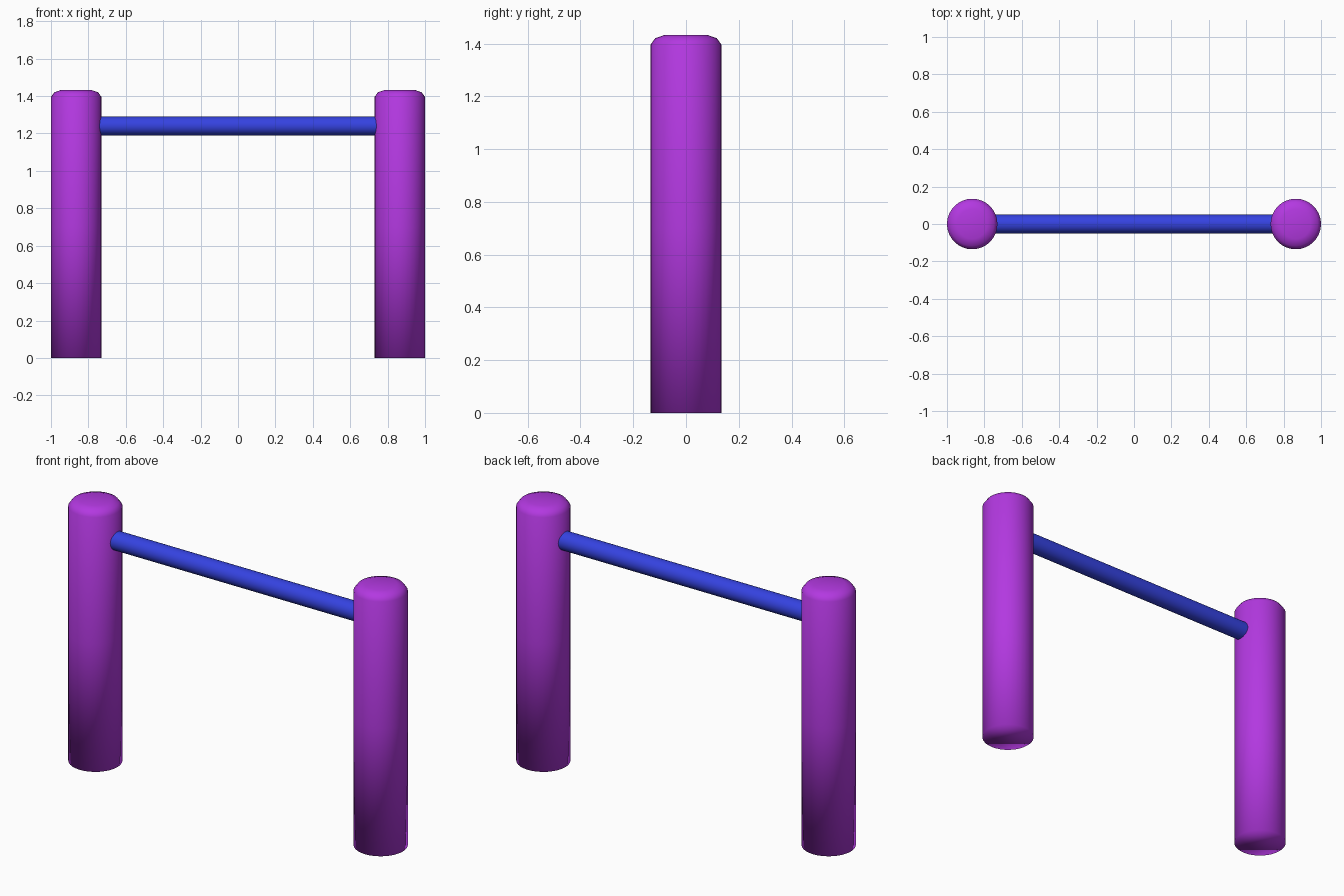
import bpy, bmesh, math
from mathutils import Matrix

if "Cube" in bpy.data.objects:
    bpy.data.objects.remove(bpy.data.objects["Cube"])


def material(name, color):
    m = bpy.data.materials.new(name)
    m.diffuse_color = color
    m.use_nodes = True
    m.node_tree.nodes["Principled BSDF"].inputs["Base Color"].default_value = m.diffuse_color
    return m


def lathe(name, profile, mat, sides, matrix):
    """Capped, smooth-shaded round part from (radius, height) points."""
    bm = bmesh.new()
    rings = [[bm.verts.new((r * math.cos(2 * math.pi * i / sides),
                            r * math.sin(2 * math.pi * i / sides), z))
              for i in range(sides)] for r, z in profile]
    for a, b in zip(rings, rings[1:]):
        for i in range(sides):
            j = (i + 1) % sides
            bm.faces.new((a[i], a[j], b[j], b[i]))
    bm.faces.new(rings[0][::-1])
    bm.faces.new(rings[-1])
    for f in bm.faces:
        f.smooth = True
    bm.transform(matrix)
    me = bpy.data.meshes.new(name)
    bm.to_mesh(me)
    bm.free()
    me.materials.append(mat)
    ob = bpy.data.objects.new(name, me)
    bpy.context.collection.objects.link(ob)
    return ob


purple = material("purple", (0.45, 0.04, 0.75, 1))
blue = material("blue", (0.035, 0.055, 0.75, 1))

# Upright posts with rounded top edges
post = [(0.135, 0), (0.135, 0.70), (0.135, 1.395),
        (0.117, 1.42), (0.08, 1.433)]
for name, x in (("left_post", -0.865), ("right_post", 0.865)):
    lathe(name, post, purple, 32, Matrix.Translation((x, 0, 0)))

# Crossbar running between the posts
lathe("crossbar", [(0.05, -0.78), (0.05, 0.78)], blue, 32,
      Matrix.Translation((0, 0, 1.24)) @ Matrix.Rotation(math.pi / 2, 4, 'Y'))
bpy.data.objects["crossbar"].data.polygons[-1].use_smooth = False
bpy.data.objects["crossbar"].data.polygons[-2].use_smooth = False
